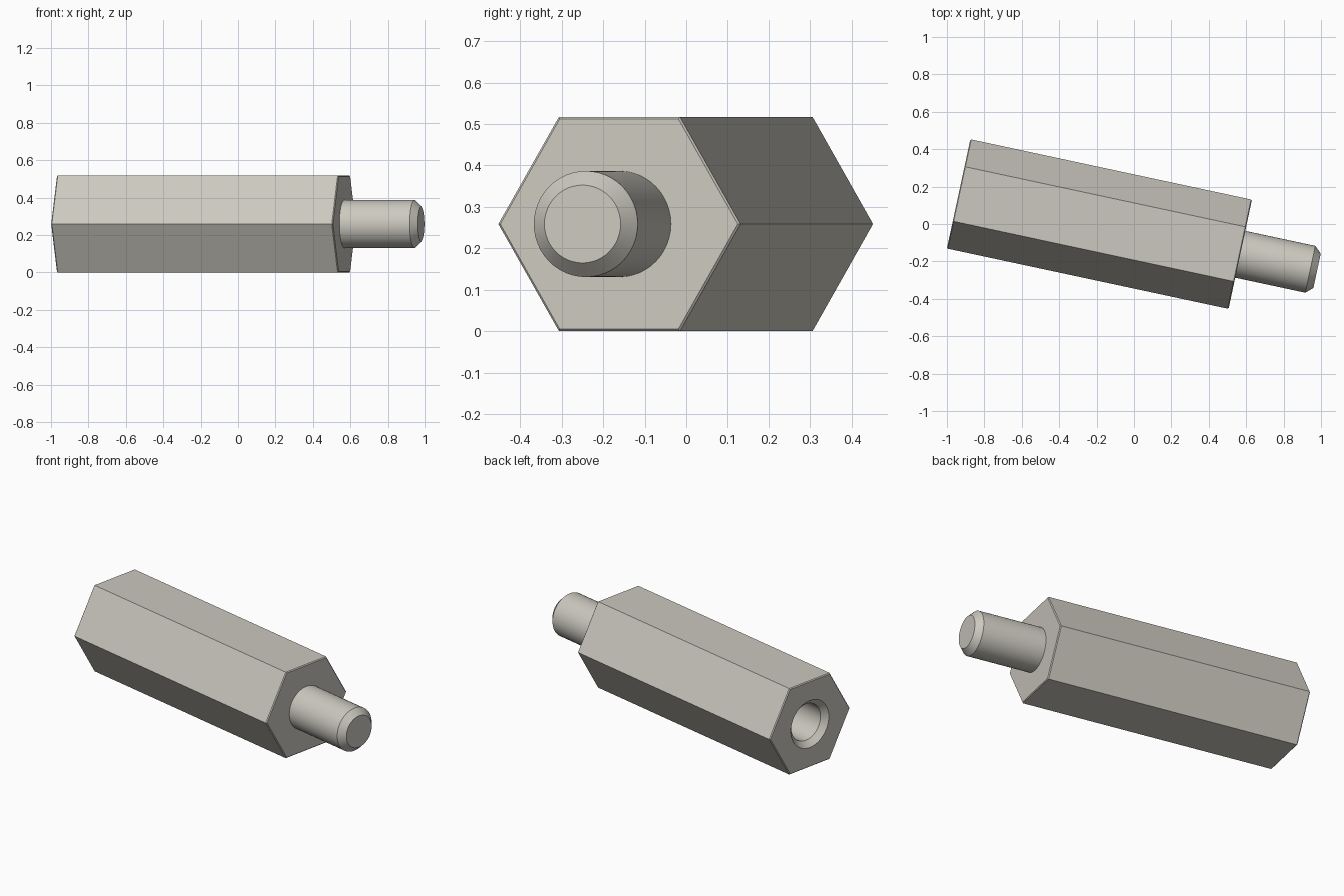
import bpy
import bmesh
import math

cube = bpy.data.objects.get("Cube")
if cube:
    bpy.data.objects.remove(cube, do_unlink=True)

SIDES = 48
HALF = 0.2585       # half the width across the hexagon flats
LENGTH = 1.54       # hexagonal body
STUD = 0.42         # projecting stud
CHAMFER = 0.005

steel = bpy.data.materials.new("brushed steel")
steel.use_nodes = True
colour = (0.60, 0.58, 0.52, 1)
steel.diffuse_color = colour
steel.node_tree.nodes["Principled BSDF"].inputs["Base Color"].default_value = colour


def ring(bm, x, size, hexagon):
    """Cross-section at x: a circle of radius size, or a hexagon of that half width."""
    verts = []
    for i in range(SIDES):
        a = math.tau * i / SIDES
        r = size
        if hexagon:
            r /= math.cos(a % (math.pi / 3) - math.pi / 6)
        verts.append(bm.verts.new((x, r * math.cos(a), r * math.sin(a))))
    return verts


def loft(name, sections):
    """Skin the sections in order, cap both ends and place along the tilted axis."""
    bm = bmesh.new()
    rings = [ring(bm, *s) for s in sections]
    for a, b in zip(rings, rings[1:]):
        for i in range(SIDES):
            j = (i + 1) % SIDES
            bm.faces.new((a[i], a[j], b[j], b[i]))
    bm.faces.new(rings[0])
    bm.faces.new(rings[-1])
    bmesh.ops.recalc_face_normals(bm, faces=bm.faces)
    mesh = bpy.data.meshes.new(name)
    bm.to_mesh(mesh)
    bm.free()
    mesh.materials.append(steel)
    obj = bpy.data.objects.new(name, mesh)
    bpy.context.collection.objects.link(obj)
    obj.location = (-0.9375, 0.161, HALF)
    obj.rotation_euler.z = math.radians(-12.1)
    bpy.ops.object.select_all(action='DESELECT')
    obj.select_set(True)
    bpy.context.view_layer.objects.active = obj
    bpy.ops.object.shade_smooth_by_angle(angle=math.radians(30))
    return obj


# Hexagonal body: blind hole floor, countersunk mouth, then the outer skin
loft("hex_body", [
    (0.52, 0.109, False),
    (0.032, 0.109, False),
    (0, 0.141, False),
    (0, HALF - CHAMFER, True),
    (CHAMFER, HALF, True),
    (LENGTH - CHAMFER, HALF, True),
    (LENGTH, HALF - CHAMFER, True),
])

# Round stud with a chamfered tip, rooted slightly inside the body
loft("stud", [
    (LENGTH - 0.02, 0.128, False),
    (LENGTH + STUD - 0.037, 0.128, False),
    (LENGTH + STUD, 0.094, False),
])
